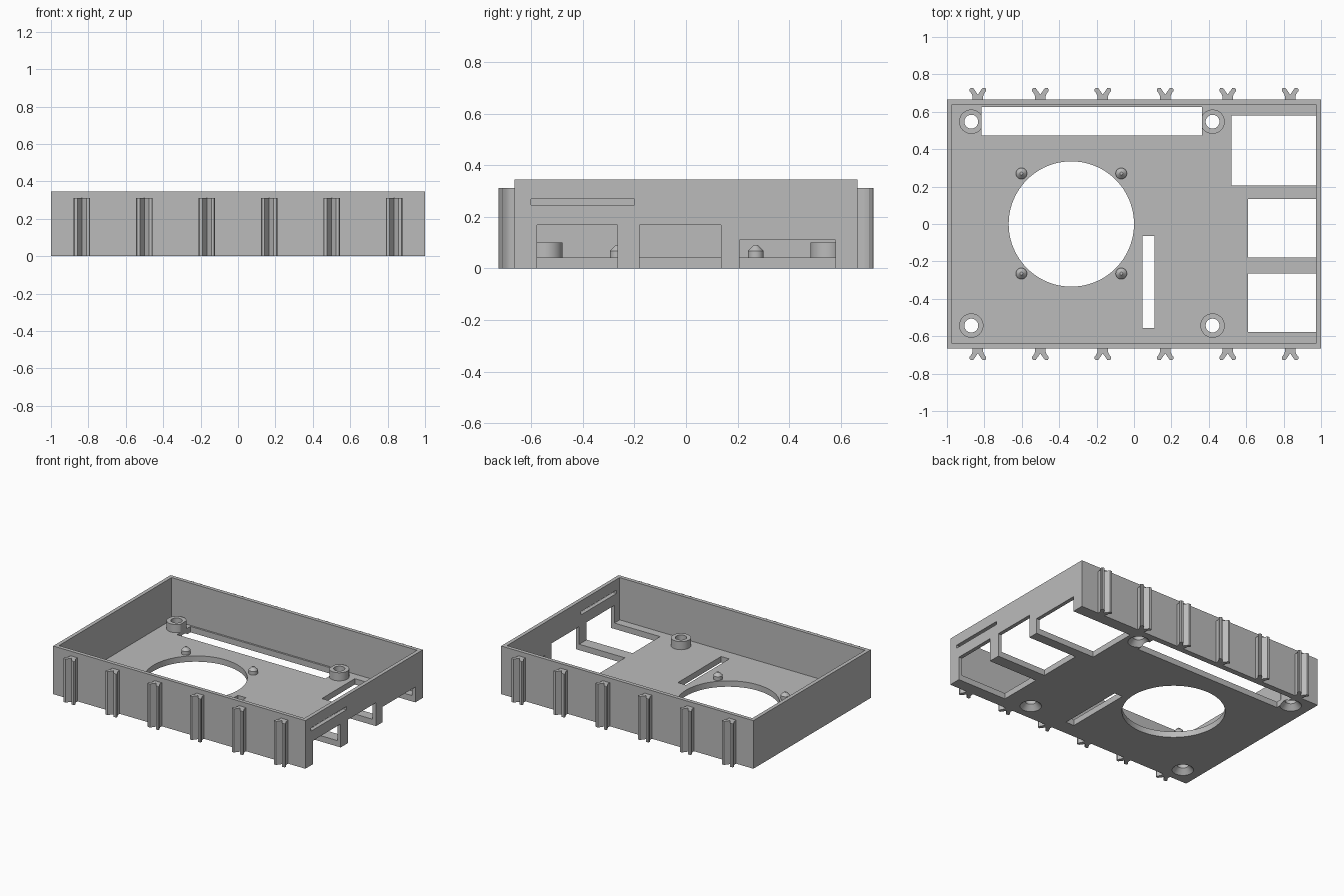
import bpy, bmesh, math
from mathutils import Matrix

cube = bpy.data.objects.get("Cube")
if cube:
    bpy.data.objects.remove(cube, do_unlink=True)

grey = bpy.data.materials.new("Grey plastic")
grey.use_nodes = True
COLOUR = (0.5, 0.5, 0.5, 1)
grey.diffuse_color = COLOUR
grey.node_tree.nodes["Principled BSDF"].inputs["Base Color"].default_value = COLOUR

HX, HY, TOP, FLOOR, WALL = 1.0, 0.665, 0.345, 0.042, 0.027


def finish(name, bm):
    bmesh.ops.recalc_face_normals(bm, faces=bm.faces)
    mesh = bpy.data.meshes.new(name)
    bm.to_mesh(mesh)
    bm.free()
    mesh.materials.append(grey)
    obj = bpy.data.objects.new(name, mesh)
    bpy.context.collection.objects.link(obj)
    return obj


def box(name, x, y, z):
    bm = bmesh.new()
    bmesh.ops.create_cube(bm, size=1)
    for v in bm.verts:
        v.co = [(lo + hi) / 2 + c * (hi - lo) for c, (lo, hi) in zip(v.co, (x, y, z))]
    return finish(name, bm)


def turned(name, x, y, rings, sides=48):
    """Stack of (radius, height) rings closed at both ends."""
    bm = bmesh.new()
    loops = []
    for r, z in rings:
        loops.append([bm.verts.new((x + r * math.cos(a), y + r * math.sin(a), z))
                      for a in (math.tau * i / sides for i in range(sides))])
    for a, b in zip(loops, loops[1:]):
        for i in range(sides):
            j = (i + 1) % sides
            bm.faces.new((a[i], a[j], b[j], b[i]))
    bm.faces.new(loops[0])
    bm.faces.new(loops[-1])
    return finish(name, bm)


def cut(obj, cutter):
    mod = obj.modifiers.new("Cut", "BOOLEAN")
    mod.operation, mod.solver, mod.object = "DIFFERENCE", "EXACT", cutter
    bpy.context.view_layer.objects.active = obj
    bpy.ops.object.modifier_apply(modifier=mod.name)


def smooth(obj):
    bpy.ops.object.select_all(action="DESELECT")
    obj.select_set(True)
    bpy.context.view_layer.objects.active = obj
    bpy.ops.object.shade_smooth_by_angle(angle=math.radians(25))


# Open tray
tray = box("tray", (-HX, HX), (-HY, HY), (0, TOP))
cutters = [box("cavity", (WALL - HX, HX - WALL), (WALL - HY, HY - WALL), (FLOOR, 1))]

# Side ports running through floor and right wall: inner x, y range, height
for inner, y, height in ((0.52, (0.207, 0.58), 0.11),
                         (0.61, (-0.18, 0.135), 0.168),
                         (0.61, (-0.578, -0.265), 0.168)):
    cutters.append(box("port", (inner, 1.1), y, (-0.1, height)))

# Thin wall slot, floor slot and fan opening
cutters.append(box("wall_slot", (0.9, 1.1), (-0.6, -0.2), (0.245, 0.268)))
cutters.append(box("floor_slot", (0.045, 0.11), (-0.555, -0.065), (-0.1, 0.2)))
FAN_X = -0.335
cutters.append(turned("fan_opening", FAN_X, 0, ((0.335, -0.1), (0.335, 0.2)), 96))
rear_slot = box("rear_slot", (-0.815, 0.363), (0.472, 0.625), (-0.1, 0.2))
cutters.append(rear_slot)

# Standoffs with countersunk screw holes
standoffs = []
for x in (-0.87, 0.42):
    for y in (-0.543, 0.547):
        post = turned("standoff", x, y, ((0.065, FLOOR - 0.002), (0.065, 0.1)))
        hole = turned("screw_hole", x, y,
                      ((0.072, -0.002), (0.037, 0.036), (0.037, 0.2)))
        cutters.append(hole)
        cut(post, hole)
        if y > 0:
            cut(post, rear_slot)
        standoffs.append(post)

for cutter in cutters:
    cut(tray, cutter)
for cutter in cutters:
    bpy.data.objects.remove(cutter, do_unlink=True)
for obj in [tray] + standoffs:
    smooth(obj)

# Fan locating pegs with pointed tips
for dx in (-0.267, 0.267):
    for y in (-0.265, 0.27):
        smooth(turned("fan_peg", FAN_X + dx, y,
                      ((0.03, FLOOR - 0.01), (0.03, 0.068), (0.008, 0.09)), 32))

# Y-shaped clip ribs along front and back
half = [(0.028, HY - 0.01), (0.028, 0.682), (0.033, 0.696), (0.045, 0.712),
        (0.045, 0.72), (0.04, 0.726), (0.024, 0.726)]
profile = half + [(0, 0.692)] + [(-x, y) for x, y in reversed(half)]
for side in (-1, 1):
    for i in range(6):
        bm = bmesh.new()
        cx = -0.835 + i * 0.334
        face = bm.faces.new([bm.verts.new((cx + x, side * y, 0)) for x, y in profile])
        ext = bmesh.ops.extrude_face_region(bm, geom=[face])
        top = [g for g in ext["geom"] if isinstance(g, bmesh.types.BMVert)]
        bmesh.ops.transform(bm, matrix=Matrix.Translation((0, 0, 0.312)), verts=top)
        smooth(finish("front_clip" if side < 0 else "back_clip", bm))
